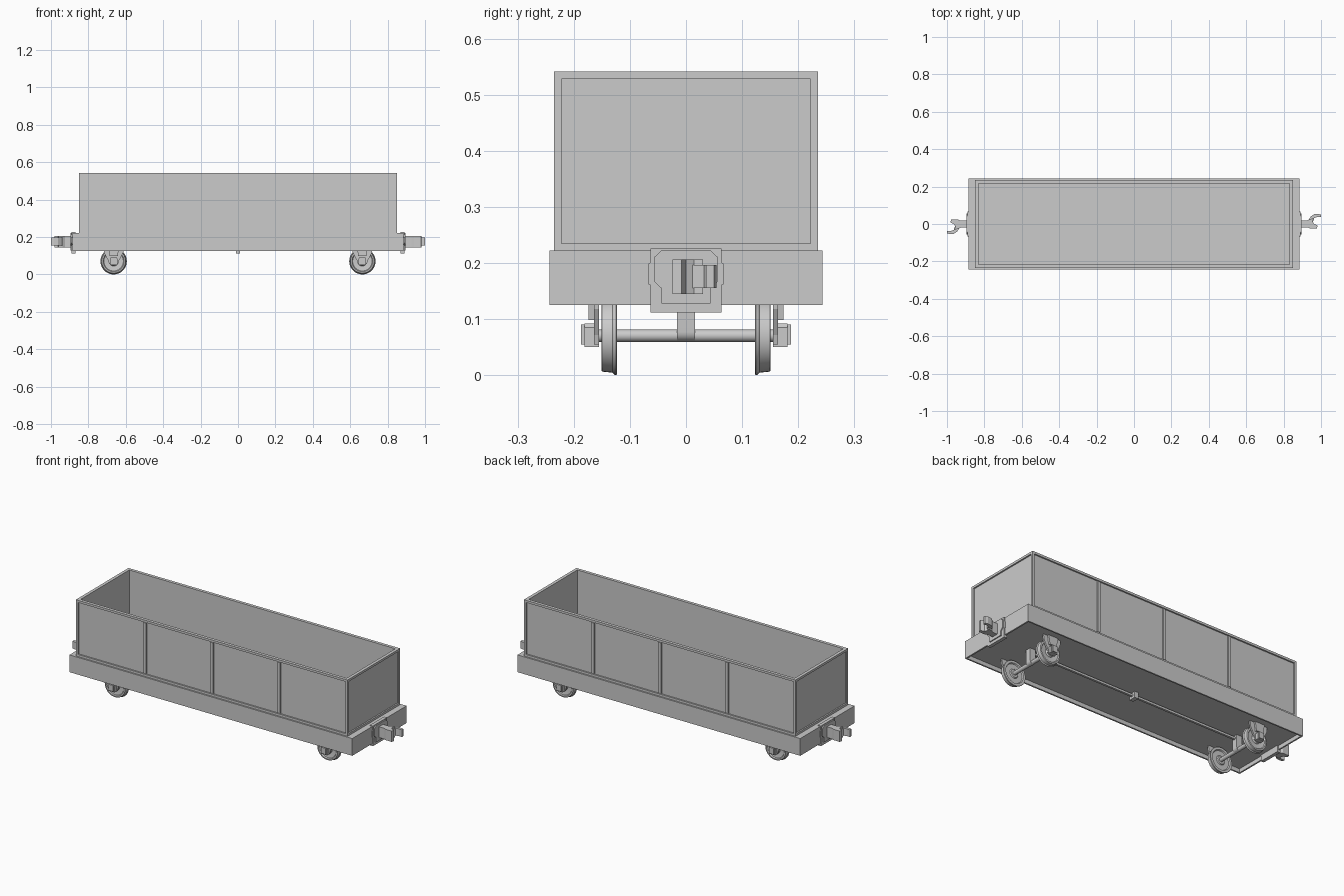
import bpy, bmesh
from math import pi, radians, sin, cos
from mathutils import Matrix, Vector

if "Cube" in bpy.data.objects:
    bpy.data.objects.remove(bpy.data.objects["Cube"])


def finish(bm, name, smooth=False, turn=0):
    """Turn a bmesh into an object, optionally rotated about z."""
    bmesh.ops.rotate(bm, verts=bm.verts, cent=(0, 0, 0), matrix=Matrix.Rotation(turn, 3, 'Z'))
    bmesh.ops.recalc_face_normals(bm, faces=bm.faces)
    me = bpy.data.meshes.new(name)
    bm.to_mesh(me)
    bm.free()
    ob = bpy.data.objects.new(name, me)
    bpy.context.collection.objects.link(ob)
    if smooth:
        bpy.ops.object.select_all(action='DESELECT')
        ob.select_set(True)
        bpy.context.view_layer.objects.active = ob
        bpy.ops.object.shade_smooth_by_angle(angle=radians(35))
    return ob


def box_bm(lo, hi):
    bm = bmesh.new()
    lo, hi = Vector(lo), Vector(hi)
    bmesh.ops.create_cube(bm, size=1)
    for v in bm.verts:
        v.co = Vector((lo[i] + (v.co[i] + .5) * (hi[i] - lo[i]) for i in range(3)))
    bm.normal_update()
    return bm


def box(name, lo, hi):
    return finish(box_bm(lo, hi), name)


def recess(bm, face, border, depth):
    """Leave a border, then sink the face straight in."""
    bmesh.ops.inset_individual(bm, faces=[face], thickness=border)
    bm.normal_update()
    bmesh.ops.inset_individual(bm, faces=[face], thickness=0.0001, depth=-depth)
    bm.normal_update()


def prism(name, pts, axis, a, b, turn=0, smooth=False):
    """Extrude a 2D outline along x, y or z from a to b."""
    bm = bmesh.new()
    place = {'X': lambda p: (a, p[0], p[1]), 'Y': lambda p: (p[0], a, p[1]),
             'Z': lambda p: (p[0], p[1], a)}[axis]
    f = bm.faces.new([bm.verts.new(place(p)) for p in pts])
    r = bmesh.ops.extrude_face_region(bm, geom=[f])
    d = Vector((0, 0, 0))
    d['XYZ'.index(axis)] = b - a
    bmesh.ops.translate(bm, vec=d, verts=[v for v in r['geom'] if isinstance(v, bmesh.types.BMVert)])
    if f.is_valid and len([g for g in bm.faces if set(g.verts) == set(f.verts)]) == 0:
        bm.faces.new(f.verts)
    return finish(bm, name, smooth, turn)


def lathe(name, prof, cx, cz, steps=40):
    """Spin a (y, radius) profile around an axle line parallel to y."""
    bm = bmesh.new()
    vs = [bm.verts.new((cx, y, cz + r)) for y, r in prof]
    es = [bm.edges.new(p) for p in zip(vs, vs[1:])]
    bmesh.ops.spin(bm, geom=vs + es, cent=(cx, 0, cz), axis=(0, 1, 0),
                   angle=2 * pi, steps=steps, use_duplicate=False)
    bmesh.ops.remove_doubles(bm, verts=bm.verts, dist=1e-5)
    return finish(bm, name, True)


# open-topped body with recessed panels on all four sides
bm = box_bm((-.85, -.235, .222), (.85, .235, .541))
for f in list(bm.faces):
    if f.normal.z > .5:
        recess(bm, f, .025, .305)
    elif abs(f.normal.z) < .5:
        recess(bm, f, .018, .008)
finish(bm, "body")

# upright ribs between side panels
for s in (-1, 1):
    for x in (-.42, 0, .42):
        ys = sorted((s * .226, s * .234))
        box("side_rib", (x - .008, ys[0], .238), (x + .008, ys[1], .525))

# underframe, shallow hollow below
bm = box_bm((-.885, -.243, .125), (.885, .243, .2225))
recess(bm, [f for f in bm.faces if f.normal.z < -.5][0], .012, .022)
finish(bm, "underframe")
box("brake_rod", (-.66, -.006, .125), (.66, .006, .137))
box("centre_bracket", (-.012, -.02, .113), (.012, .02, .148))

R = .0705
for cx in (-.665, .665):
    # axle and the hanger around its middle
    lathe("axle", [(-.17, 0), (-.17, .011), (.17, .011), (.17, 0)], cx, R, 20)
    arc = [(cx + .017 * cos(pi + pi * i / 10), .077 + .017 * sin(pi + pi * i / 10)) for i in range(11)]
    prism("axle_hanger", arc + [(cx + .017, .15), (cx - .017, .15)], 'Y', -.016, .016, smooth=True)
    for s in (-1, 1):
        # flanged wheel with dished web and hub
        prof = [(.124, 0), (.124, .022), (.129, .026), (.129, .052), (.123, .056), (.123, .069),
                (.125, .0705), (.128, .0695), (.131, .066), (.150, .064), (.151, .056),
                (.146, .052), (.143, .026), (.151, .021), (.151, 0)]
        lathe("wheel", [(s * y, r) for y, r in prof], cx, R)
        # axle guard, spring seat and bearing box
        guard = [(-.055, .150), (.055, .150), (.052, .118), (.028, .072), (.024, .055),
                 (-.024, .055), (-.028, .072), (-.052, .118)]
        prism("axle_guard", [(cx + x, z) for x, z in guard], 'Y', s * .155, s * .164)
        spring = [(-.03, .15), (.03, .15), (.022, .098), (-.022, .098)]
        prism("spring_seat", [(cx + x, z) for x, z in spring], 'Y', s * .16, s * .174)
        bearing = [(-.02, .05), (.02, .05), (.02, .085), (.014, .092), (-.014, .092), (-.02, .085)]
        prism("bearing_box", [(cx + x, z) for x, z in bearing], 'Y', s * .155, s * .181)
        cover = [(-.015, .055), (.015, .055), (.015, .09), (-.015, .09)]
        prism("bearing_cover", [(cx + x, z) for x, z in cover], 'Y', s * .18, s * .187)

# couplers, the second one turned half way round
for turn in (0, pi):
    plate = [(-.063, .112), (.063, .112), (.063, .16), (.068, .163), (.068, .198), (.063, .201),
             (.063, .226), (-.063, .226), (-.063, .201), (-.068, .198), (-.068, .163), (-.063, .16)]
    prism("coupler_plate", plate, 'X', .87, .889, turn)
    pocket = [(-.044, .128), (.044, .128), (.044, .155), (.057, .167), (.057, .21), (.044, .222),
              (-.044, .222), (-.057, .21), (-.057, .167), (-.044, .155)]
    prism("coupler_pocket", pocket, 'X', .885, .895, turn)
    shank = [(.885, -.018), (.928, -.018), (.94, -.024), (.978, -.024), (.982, -.008), (.962, .0),
             (.955, .014), (.96, .03), (.938, .026), (.925, .018), (.885, .018)]
    prism("coupler_head", shank, 'Z', .145, .206, turn)
    hook = [(.93, .015), (.957, .012), (.964, .032), (.98, .038), (1.0, .036), (1.0, .05),
            (.985, .054), (.962, .052), (.945, .04)]
    prism("coupler_hook", hook, 'Z', .155, .196, turn)
